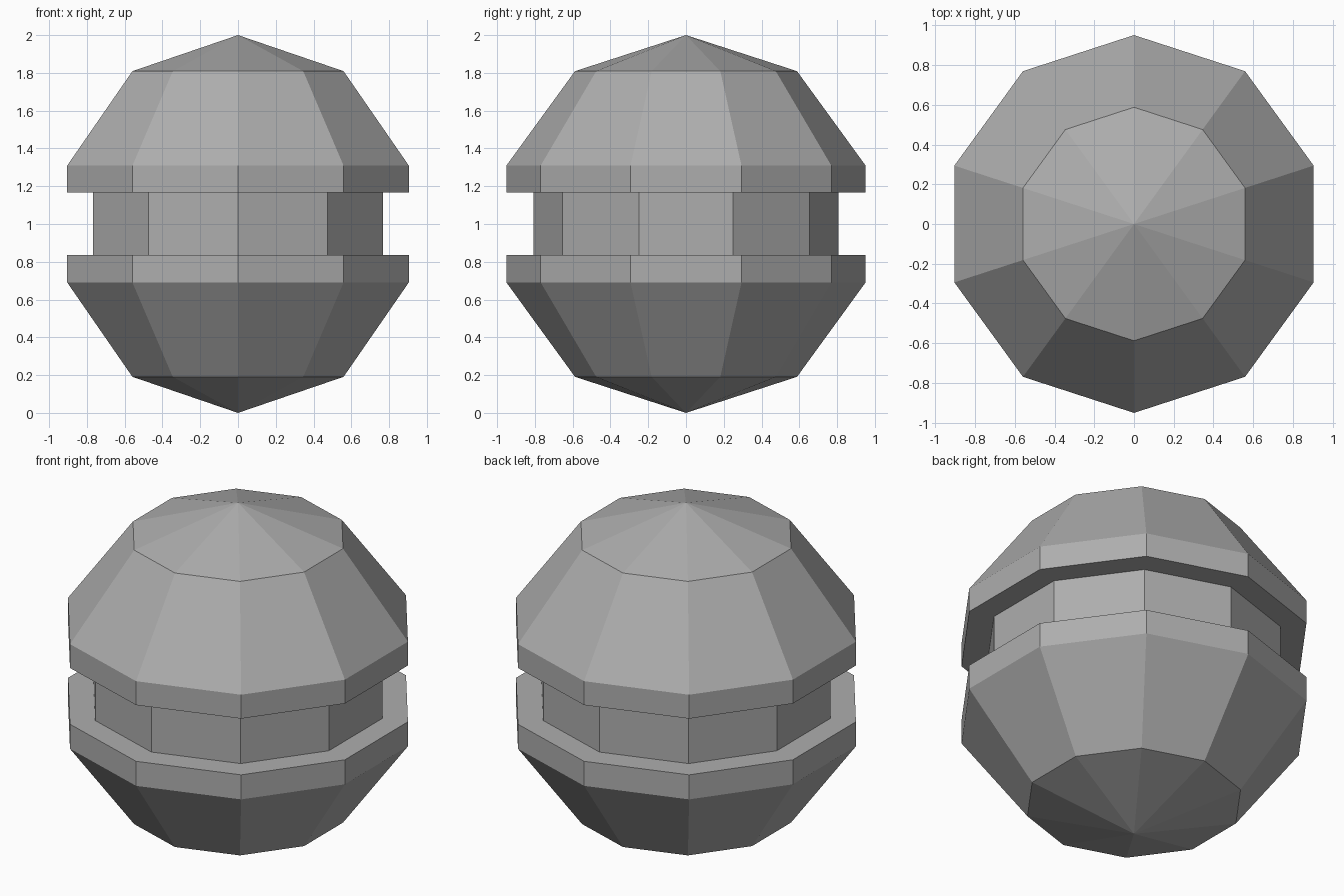
import bpy, bmesh, math

if "Cube" in bpy.data.objects:
    bpy.data.objects.remove(bpy.data.objects["Cube"])

SIDES = 10


def lathe(name, profile):
    """Revolve (radius, z) points listed bottom to top; radius 0 makes a pole."""
    bm = bmesh.new()
    rings = []
    for r, z in profile:
        if r == 0:
            rings.append([bm.verts.new((0, 0, z))] * SIDES)
        else:
            angles = [math.pi / 2 + math.tau * i / SIDES for i in range(SIDES)]
            rings.append([bm.verts.new((r * math.cos(a), r * math.sin(a), z)) for a in angles])
    for low, high in zip(rings, rings[1:]):
        for i in range(SIDES):
            j = (i + 1) % SIDES
            corners = dict.fromkeys((low[i], low[j], high[j], high[i]))
            bm.faces.new(list(corners))
    bmesh.ops.recalc_face_normals(bm, faces=bm.faces[:])
    mesh = bpy.data.meshes.new(name)
    bm.to_mesh(mesh)
    bm.free()
    obj = bpy.data.objects.new(name, mesh)
    bpy.context.collection.objects.link(obj)
    return obj


# Low-poly ball: rings at 18 and 54 degrees of latitude on a unit sphere
dome = [(math.cos(math.radians(d)), math.sin(math.radians(d))) for d in (18, 54)]
lower = [(0, 0)] + [(r, 1 - h) for r, h in reversed(dome)]
upper = [(r, 1 + h) for r, h in dome] + [(0, 2)]

# Recessed band around the middle
rim, core = dome[0][0], 0.808
groove = [(rim, 0.836), (core, 0.836), (core, 1.168), (rim, 1.168)]

ball = lathe("grooved_ball", lower + groove + upper)

# Dark grey finish
grey = bpy.data.materials.new("dark_grey")
grey.diffuse_color = (0.42, 0.42, 0.42, 1)
grey.use_nodes = True
grey.node_tree.nodes["Principled BSDF"].inputs["Base Color"].default_value = grey.diffuse_color
ball.data.materials.append(grey)
